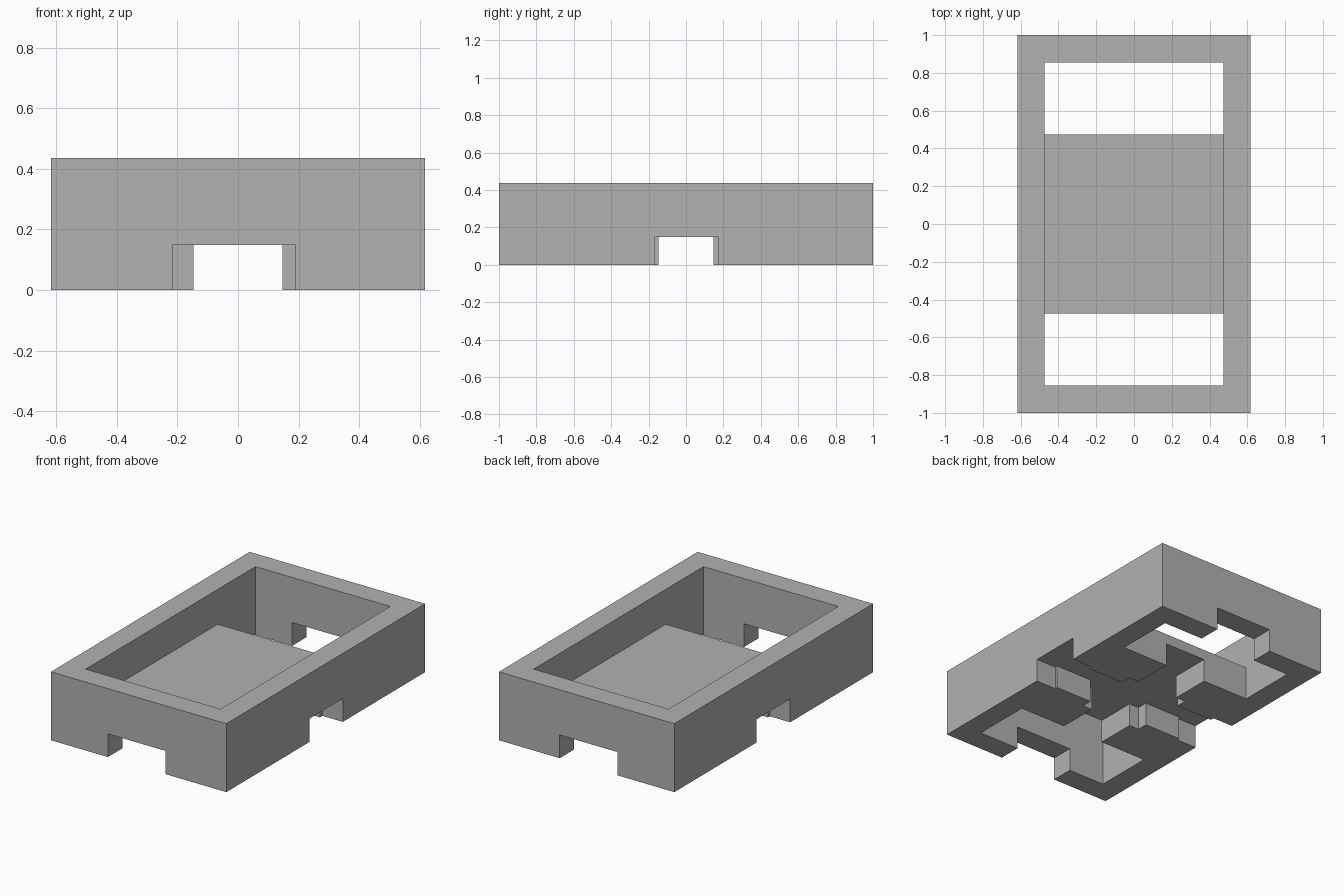
import bpy
import bmesh

# Remove the default cube
cube = bpy.data.objects.get("Cube")
if cube:
    bpy.data.objects.remove(cube, do_unlink=True)

# Material
grey = bpy.data.materials.new("plain grey")
grey.use_nodes = True
colour = (0.445, 0.445, 0.445, 1)
grey.diffuse_color = colour
grey.node_tree.nodes["Principled BSDF"].inputs["Base Color"].default_value = colour


def box(name, x, y, z):
    """Axis-aligned box from (low, high) ranges."""
    bm = bmesh.new()
    bmesh.ops.create_cube(bm, size=1)
    for v in bm.verts:
        v.co = [r[0] if c < 0 else r[1] for c, r in zip(v.co, (x, y, z))]
    mesh = bpy.data.meshes.new(name)
    bm.to_mesh(mesh)
    bm.free()
    obj = bpy.data.objects.new(name, mesh)
    bpy.context.collection.objects.link(obj)
    return obj


W, L, H = 0.618, 1.0, 0.436    # outer half width, half length, height
IN_X, IN_Y = 0.475, 0.855      # inner half width and half length
FLOOR = 0.214                  # top of the middle platform
SLOT = (-0.1, 0.148)           # height range of the underside channels
C, SQ, OUT = 0.147, 0.216, 1.2

# Tray body
tray = box("tray_body", (-W, W), (-L, L), (0, H))
tray.data.materials.append(grey)

# Upper cavity, cross channels and the wider middle recess
cutters = [
    box("cavity_cutter", (-IN_X, IN_X), (-IN_Y, IN_Y), (FLOOR, 1)),
    box("long_channel_cutter", (-C, C), (-OUT, OUT), SLOT),
    box("cross_channel_cutter", (-OUT, OUT), (-C, C), SLOT),
    box("middle_recess_cutter", (-SQ, SQ), (-SQ, SQ), SLOT),
]

# Through openings and wider wall notches at both ends and sides
for s in (-1, 1):
    def span(a, b):
        return tuple(sorted((s * a, s * b)))
    cutters += [
        box("opening_cutter", (-IN_X, IN_X), span(IN_X, IN_Y), (-0.1, 1)),
        box("end_notch_cutter", (-0.217, 0.19), span(0.8, OUT), SLOT),
        box("side_notch_cutter", span(IN_X, OUT), (-0.165, 0.172), SLOT),
    ]

for cutter in cutters:
    cutter.hide_render = True
    mod = tray.modifiers.new(cutter.name, "BOOLEAN")
    mod.operation = "DIFFERENCE"
    mod.solver = "EXACT"
    mod.object = cutter

# Bake the cuts and drop the cutters
bpy.context.view_layer.update()
graph = bpy.context.evaluated_depsgraph_get()
result = bpy.data.meshes.new_from_object(tray.evaluated_get(graph))
tray.modifiers.clear()
tray.data = result
for cutter in cutters:
    bpy.data.objects.remove(cutter, do_unlink=True)
result.name = "tray_body"
result.materials.clear()
result.materials.append(grey)
for p in result.polygons:
    p.material_index = 0
    p.use_smooth = False
